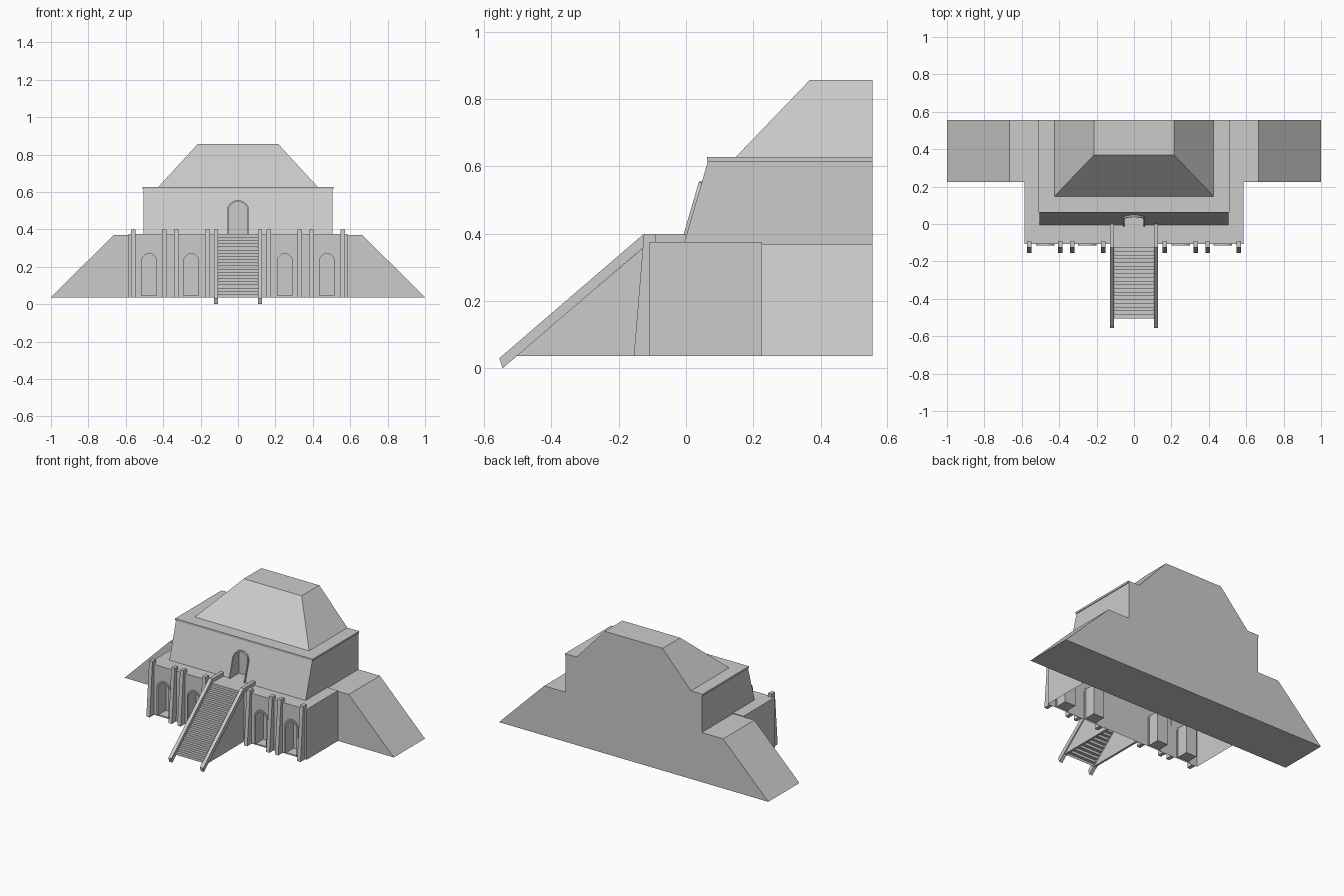
import bpy, bmesh, math

if "Cube" in bpy.data.objects:
    bpy.data.objects.remove(bpy.data.objects["Cube"])

GROUND, TERRACE, BACK = 0.037, 0.375, 0.555


def mesh_object(name, bm):
    bmesh.ops.recalc_face_normals(bm, faces=bm.faces)
    me = bpy.data.meshes.new(name)
    bm.to_mesh(me)
    bm.free()
    ob = bpy.data.objects.new(name, me)
    bpy.context.collection.objects.link(ob)
    return ob


def prism(name, pts, axis, lo, hi):
    """Extrude a 2D profile along x (pts are y,z) or y (pts are x,z)."""
    bm = bmesh.new()
    place = (lambda p, t: (t, p[0], p[1])) if axis == 'x' else (lambda p, t: (p[0], t, p[1]))
    rings = [[bm.verts.new(place(p, t)) for p in pts] for t in (lo, hi)]
    bm.faces.new(rings[0])
    bm.faces.new(rings[1][::-1])
    n = len(pts)
    for i in range(n):
        j = (i + 1) % n
        bm.faces.new((rings[0][i], rings[0][j], rings[1][j], rings[1][i]))
    return mesh_object(name, bm)


def box(name, x0, x1, y0, y1, z0, z1):
    return prism(name, [(x0, z0), (x1, z0), (x1, z1), (x0, z1)], 'y', y0, y1)


def arch(cx, half, z0, top, rise, n=10):
    """Arched outline from bottom left to bottom right."""
    arc = [(cx - half * math.cos(math.pi * i / n),
            top - rise + rise * math.sin(math.pi * i / n)) for i in range(n + 1)]
    return [(cx - half, z0)] + arc + [(cx + half, z0)]


def arch_frame(name, outer, inner, wall, out):
    """Raised band between two arches, following the wall surface y = wall(z)."""
    bm = bmesh.new()
    rows = []
    for o, i in zip(outer, inner):
        rows.append([bm.verts.new((p[0], wall(p[1]) + d, p[1]))
                     for p, d in ((o, 0.003), (o, -out), (i, -out), (i, 0.003))])
    for a, b in zip(rows, rows[1:]):
        for k in range(4):
            m = (k + 1) % 4
            bm.faces.new((a[k], a[m], b[m], b[k]))
    bm.faces.new(rows[0])
    bm.faces.new(rows[-1])
    return mesh_object(name, bm)


def cut(ob, cutter):
    mod = ob.modifiers.new("cut", 'BOOLEAN')
    mod.operation = 'DIFFERENCE'
    mod.solver = 'EXACT'
    mod.object = cutter
    bpy.context.view_layer.objects.active = ob
    bpy.ops.object.modifier_apply(modifier=mod.name)
    bpy.data.objects.remove(cutter)


def open_bottom(ob):
    bm = bmesh.new()
    bm.from_mesh(ob.data)
    low = [f for f in bm.faces if all(abs(v.co.z - GROUND) < 1e-4 for v in f.verts)]
    bmesh.ops.delete(bm, geom=low, context='FACES')
    bm.to_mesh(ob.data)
    bm.free()


# Long rear body with sloping wings
prism("wings", [(-1, GROUND), (1, GROUND), (0.665, 0.37), (-0.665, 0.37)], 'y', 0.225, BACK)

# Front terrace, hollow below, with four arched niches
terrace = box("terrace", -0.585, 0.585, -0.108, 0.225, GROUND, TERRACE)
for cx in (-0.475, -0.25, 0.25, 0.475):
    inner = arch(cx, 0.04, 0.046, 0.27, 0.04)
    cut(terrace, prism("niche_cutter", inner, 'y', -0.2, -0.03))
    arch_frame("niche_frame", arch(cx, 0.05, 0.042, 0.28, 0.05), inner, lambda z: -0.108, 0.007)
open_bottom(terrace)

# Leaning pillars, in mirrored pairs
for cx in (0.165, 0.33, 0.395, 0.56):
    for s in (-1, 1):
        prism("pillar", [(-0.155, GROUND), (-0.109, GROUND), (-0.107, 0.376), (-0.09, 0.376),
                         (-0.09, 0.4), (-0.125, 0.4)], 'x', s * cx - 0.0125, s * cx + 0.0125)


# Upper storey with leaning front and arched doorway
def front_wall(z):
    return -0.005 + (z - TERRACE) * 0.07 / 0.24


storey = prism("upper_storey", [(front_wall(0.37), 0.37), (BACK, 0.37), (BACK, 0.615),
                                (front_wall(0.615), 0.615)], 'x', -0.506, 0.506)
door = arch(0, 0.052, TERRACE, 0.548, 0.046)
cut(storey, prism("door_cutter", arch(0, 0.052, 0.36, 0.548, 0.046), 'y', -0.2, 0.085))
arch_frame("door_frame", arch(0, 0.059, TERRACE, 0.556, 0.053), door, front_wall, 0.009)
box("cornice", -0.511, 0.511, 0.062, BACK, 0.615, 0.628)

# Hipped roof with a flat top and straight back
bm = bmesh.new()
low, high = [[bm.verts.new((x, y, z)) for x, y in ((-w, f), (w, f), (w, BACK), (-w, BACK))]
             for w, f, z in ((0.425, 0.148, 0.628), (0.215, 0.368, 0.857))]
bm.faces.new(low)
bm.faces.new(high)
for i in range(4):
    j = (i + 1) % 4
    bm.faces.new((low[i], low[j], high[j], high[i]))
mesh_object("roof", bm)

# Stair flight: open underneath
steps, y0, y1 = 20, -0.505, -0.108
run, rise = (y1 - y0) / steps, (TERRACE - GROUND) / steps
bm = bmesh.new()
line = [(y0, GROUND)]
for i in range(steps):
    line += [(y0 + i * run, GROUND + (i + 1) * rise), (y0 + (i + 1) * run, GROUND + (i + 1) * rise)]
pairs = [[bm.verts.new((x, y, z)) for x in (-0.11, 0.11)] for y, z in line]
for a, b in zip(pairs, pairs[1:]):
    bm.faces.new((a[0], a[1], b[1], b[0]))
mesh_object("stairs", bm)

# Stair side walls and rails
for s in (-1, 1):
    lo, hi = sorted((s * 0.108, s * 0.122))
    prism("stair_side", [(-0.505, GROUND), (-0.108, GROUND), (-0.108, 0.374)], 'x', lo, hi)
    lo, hi = sorted((s * 0.106, s * 0.129))
    prism("stair_rail", [(-0.545, 0), (-0.109, TERRACE), (0.0, TERRACE), (0.0, 0.4),
                         (-0.125, 0.4), (-0.555, 0.03)], 'x', lo, hi)
